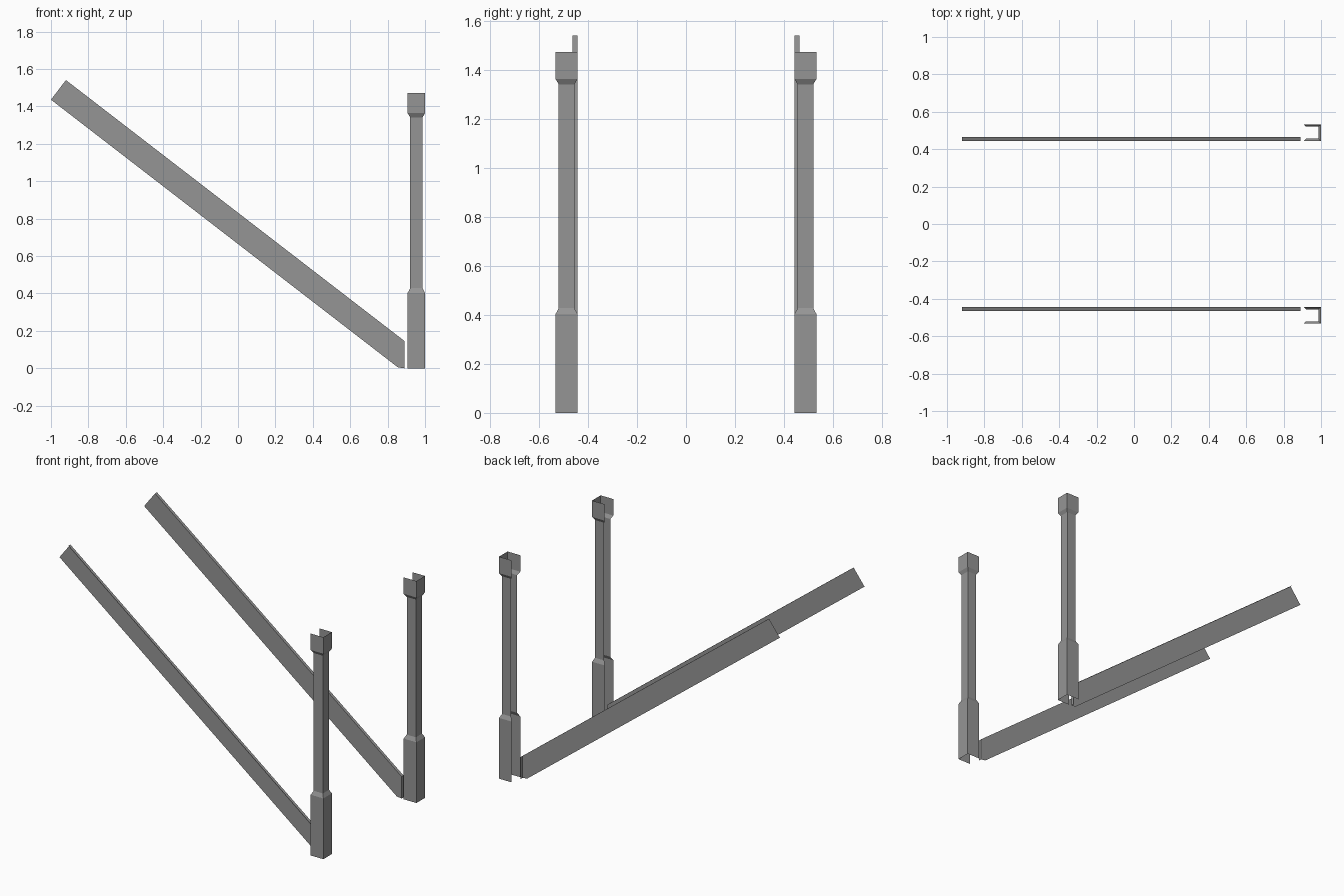
import bpy
import bmesh

cube = bpy.data.objects.get("Cube")
if cube:
    bpy.data.objects.remove(cube, do_unlink=True)

# Single painted-steel colour
steel = bpy.data.materials.new("steel_grey")
steel.use_nodes = True
grey = (0.3, 0.3, 0.3, 1.0)
steel.diffuse_color = grey
steel.node_tree.nodes["Principled BSDF"].inputs["Base Color"].default_value = grey


def sheet_object(name, strips, side):
    """Join rows of points into sheet metal; side mirrors it across y."""
    bm = bmesh.new()
    for rows in strips:
        rings = [[bm.verts.new((x, y * side, z)) for x, y, z in row] for row in rows]
        if len(rings) == 1:
            bm.faces.new(rings[0])
        for low, high in zip(rings, rings[1:]):
            for i in range(len(low) - 1):
                bm.faces.new((low[i], low[i + 1], high[i + 1], high[i]))
    bmesh.ops.remove_doubles(bm, verts=bm.verts, dist=0.0001)
    if side < 0:
        bmesh.ops.reverse_faces(bm, faces=bm.faces)
    mesh = bpy.data.meshes.new(name)
    bm.to_mesh(mesh)
    bm.free()
    mesh.materials.append(steel)
    obj = bpy.data.objects.new(name, mesh)
    bpy.context.collection.objects.link(obj)
    return obj


# Upright channel: open towards -x, waisted between foot and head
INSET = 0.013
LEVELS = [(0, 0), (0.403, 0), (0.428, INSET), (1.342, INSET), (1.364, 0), (1.473, 0)]


def channel_row(z, inset):
    x0, x1 = 0.907 + inset, 1.0 - inset
    y0, y1 = 0.443 + inset, 0.533 - inset
    return [(x0, y0, z), (x1, y0, z), (x1, y1, z), (x0, y1, z)]


# Sloping rail: inner plate, with a narrow lip along its top and lower end
INNER, OUTER = 0.444, 0.464
PLATE = [(-1, 1.436), (0.855, 0.005), (0.89, 0), (0.89, 0.146), (-0.92, 1.541)]
LIP = PLATE[2:]


def at_y(points, y):
    return [(x, y, z) for x, z in points]


for label, side in (("front", -1), ("back", 1)):
    sheet_object(label + "_post", [[channel_row(z, inset) for z, inset in LEVELS]], side)
    sheet_object(label + "_sloping_rail",
                 [[at_y(PLATE, INNER)], [at_y(LIP, OUTER), at_y(LIP, INNER)]], side)
